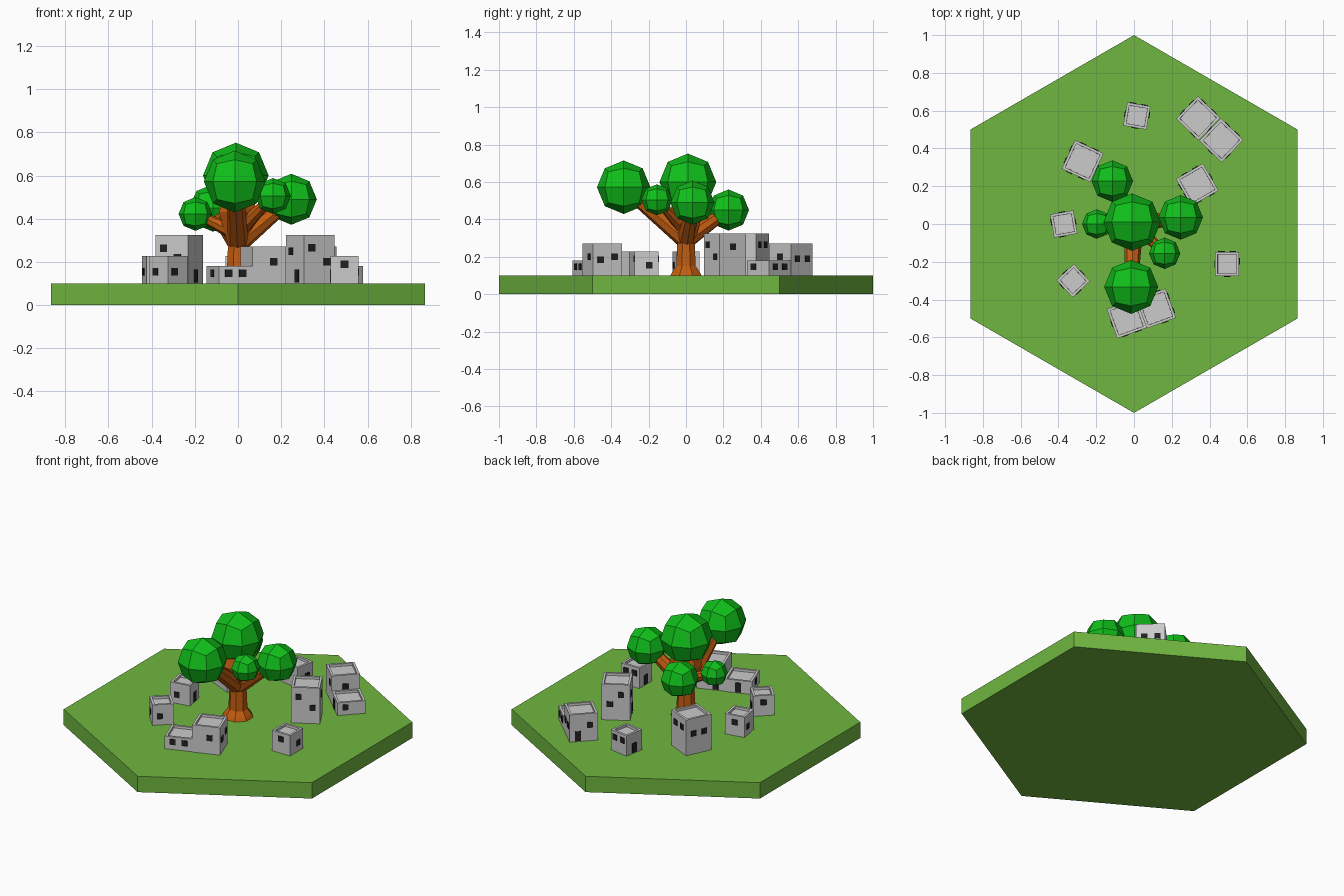
import bpy, bmesh
from math import pi, sin, cos, radians
from mathutils import Matrix, Vector

if "Cube" in bpy.data.objects:
    bpy.data.objects.remove(bpy.data.objects["Cube"])


def material(name, rgb):
    m = bpy.data.materials.new(name)
    m.diffuse_color = (*rgb, 1)
    m.use_nodes = True
    m.node_tree.nodes["Principled BSDF"].inputs["Base Color"].default_value = m.diffuse_color
    return m


GRASS = material("grass", (0.16, 0.47, 0.05))
LEAF = material("leaf", (0.005, 0.52, 0.01))
BARK = material("bark", (0.55, 0.11, 0.005))
DARK = material("dark_opening", (0.015, 0.015, 0.015))


def finish(name, bm, mat=None):
    bmesh.ops.recalc_face_normals(bm, faces=bm.faces)
    me = bpy.data.meshes.new(name)
    bm.to_mesh(me)
    bm.free()
    if mat:
        me.materials.append(mat)
    ob = bpy.data.objects.new(name, me)
    bpy.context.collection.objects.link(ob)
    return ob


def lathe(name, profile, sides, mat, phase=0.0):
    """Closed solid from (radius, z) rings."""
    bm = bmesh.new()
    rings = [[bm.verts.new((r * cos(phase + 2 * pi * i / sides),
                            r * sin(phase + 2 * pi * i / sides), z))
              for i in range(sides)] for r, z in profile]
    for a, b in zip(rings, rings[1:]):
        for i in range(sides):
            j = (i + 1) % sides
            bm.faces.new((a[i], a[j], b[j], b[i]))
    bm.faces.new(rings[0])
    bm.faces.new(rings[-1])
    return finish(name, bm, mat)


# Hexagonal ground tile with points towards +y and -y
lathe("ground_tile", [(1, 0), (1, 0.1)], 6, GRASS, pi / 2)

# Trunk with flared foot and crown
lathe("trunk", [(0.09, 0.1), (0.08, 0.118), (0.056, 0.15), (0.05, 0.28),
                (0.075, 0.36), (0.095, 0.43), (0.07, 0.52)], 8, BARK, pi / 8)


def foliage(name, centre, radius):
    """Cube split once and pushed out to a sphere."""
    bm = bmesh.new()
    bmesh.ops.create_cube(bm, size=2)
    bmesh.ops.subdivide_edges(bm, edges=bm.edges[:], cuts=1, use_grid_fill=True)
    for v in bm.verts:
        v.co = Vector(centre) + v.co.normalized() * radius
    finish(name, bm, LEAF)


def branch(name, start, end, r1, r2):
    start, end = Vector(start), Vector(end)
    d = end - start
    mat = (Matrix.Translation((start + end) / 2)
           @ d.to_track_quat('Z', 'Y').to_matrix().to_4x4())
    bm = bmesh.new()
    bmesh.ops.create_cone(bm, cap_ends=True, segments=8, radius1=r1, radius2=r2,
                          depth=d.length, matrix=mat)
    finish(name, bm, BARK)


# Foliage balls (centre, radius, branch start height, branch radii)
BALLS = [
    ((-0.01, 0.01, 0.6), 0.152, 0.4, 0.06, 0.05),
    ((-0.015, -0.333, 0.572), 0.143, 0.29, 0.05, 0.035),
    ((0.247, 0.035, 0.49), 0.118, 0.29, 0.05, 0.03),
    ((-0.115, 0.227, 0.45), 0.11, 0.29, 0.05, 0.03),
    ((-0.197, 0.0, 0.422), 0.078, 0.33, 0.04, 0.02),
    ((0.162, -0.155, 0.505), 0.083, 0.34, 0.04, 0.02),
]
for i, (c, r, z, r1, r2) in enumerate(BALLS, 1):
    foliage(f"foliage_{i}", c, r)
    branch(f"branch_{i}", (0, 0, z), c, r1, r2)


def house(name, x, y, angle, size, top, openings):
    """Box with sunken roof; openings are (side, offset, centre z, height)."""
    place = Matrix.Translation((x, y, 0)) @ Matrix.Rotation(radians(angle), 4, 'Z')
    h = top - 0.1
    bm = bmesh.new()
    bmesh.ops.create_cube(bm, size=1, matrix=Matrix.Translation((0, 0, 0.1 + h / 2))
                          @ Matrix.Diagonal((size, size, h, 1)))
    bm.faces.ensure_lookup_table()
    roof = max(bm.faces, key=lambda f: f.calc_center_median().z)
    bmesh.ops.inset_region(bm, faces=[roof], thickness=0.02)
    # second ring gives the vertical inner wall of the parapet
    bmesh.ops.inset_region(bm, faces=[roof], thickness=0.0005)
    for v in roof.verts:
        v.co.z -= 0.015
    bm.transform(place)
    finish(name, bm)

    # Windows and doors as thin dark plates on the walls
    bm = bmesh.new()
    for side, u, z, tall in openings:
        m = (place @ Matrix.Rotation(side * pi / 2, 4, 'Z')
             @ Matrix.Translation((u, -size / 2, z))
             @ Matrix.Diagonal((0.035, 0.008, tall, 1)))
        bmesh.ops.create_cube(bm, size=1, matrix=m)
    finish(name + "_openings", bm, DARK)


# Opening sides: 0 front, 1 right, 2 back, 3 left (before rotation)
W, D = 0.035, 0.06
small = [(0, 0.0, 0.19, W), (1, 0.015, 0.155, W), (2, -0.03, 0.19, W),
         (2, 0.03, 0.19, W), (3, 0.0, 0.135, D)]
small_b = [(0, -0.02, 0.155, W), (1, 0.0, 0.135, D), (2, 0.0, 0.185, W),
           (3, -0.02, 0.155, W)]
mid = [(0, 0.02, 0.2, W), (1, -0.04, 0.185, W), (1, 0.04, 0.2, W),
       (2, 0.03, 0.135, D), (2, -0.035, 0.215, W)]
mid_b = [(1, 0.0, 0.2, W), (2, -0.035, 0.19, W), (2, 0.04, 0.19, W),
         (3, -0.035, 0.135, D), (3, 0.035, 0.2, W), (0, 0.04, 0.215, W)]
low = [(0, -0.035, 0.148, W), (0, 0.035, 0.148, W), (2, 0.0, 0.135, D),
       (3, 0.0, 0.148, W)]
low_b = [(0, 0.0, 0.135, D), (1, -0.035, 0.148, W), (2, -0.035, 0.148, W),
         (2, 0.035, 0.148, W)]
tall_a = [(0, -0.04, 0.265, W), (0, 0.04, 0.2, W), (1, 0.0, 0.255, W),
          (2, 0.03, 0.26, W), (2, -0.035, 0.2, W), (3, 0.02, 0.135, D),
          (3, -0.035, 0.25, W)]
tall_b = [(0, -0.04, 0.263, W), (0, 0.03, 0.22, W), (1, 0.0, 0.135, D),
          (2, -0.035, 0.265, W), (2, 0.035, 0.265, W), (3, -0.035, 0.23, W),
          (3, 0.035, 0.23, W)]

HOUSES = [
    ("back_house", 0.015, 0.572, -10, 0.125, 0.228, small),
    ("back_right_house", 0.34, 0.56, -44, 0.165, 0.272, mid_b),
    ("back_right_annex", 0.462, 0.443, -44, 0.165, 0.18, low_b),
    ("right_tower", 0.335, 0.208, 30, 0.165, 0.325, tall_a),
    ("left_tower", -0.272, 0.333, -25, 0.167, 0.325, tall_b),
    ("left_house", -0.372, 0.0, 10, 0.125, 0.228, small_b),
    ("front_left_house", -0.322, -0.3, 43, 0.125, 0.228, small_b),
    ("front_right_house", 0.493, -0.212, 0, 0.128, 0.228, small),
    ("front_house", 0.117, -0.447, 20, 0.165, 0.272, mid),
    ("front_annex", -0.039, -0.5, 20, 0.165, 0.18, low),
]
for spec in HOUSES:
    house(*spec)
